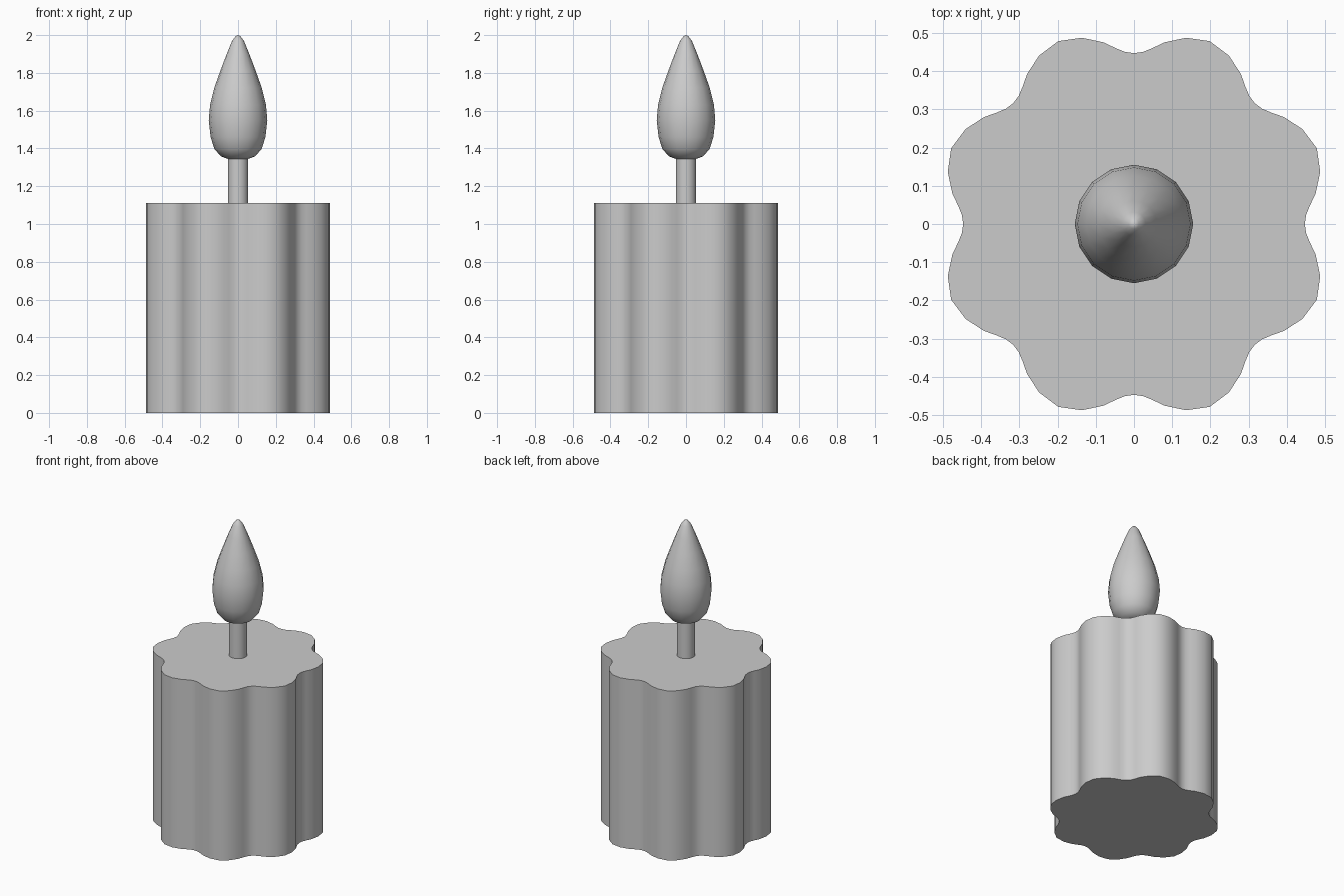
import bpy
import bmesh
from math import sin, cos, pi, radians

cube = bpy.data.objects.get("Cube")
if cube:
    bpy.data.objects.remove(cube)

grey = bpy.data.materials.new("plain grey")
grey.use_nodes = True
colour = (0.6, 0.6, 0.6, 1)
grey.diffuse_color = colour
grey.node_tree.nodes["Principled BSDF"].inputs["Base Color"].default_value = colour


def finish(name, bm, sharp_angle):
    bmesh.ops.recalc_face_normals(bm, faces=bm.faces)
    mesh = bpy.data.meshes.new(name)
    bm.to_mesh(mesh)
    bm.free()
    mesh.materials.append(grey)
    obj = bpy.data.objects.new(name, mesh)
    bpy.context.collection.objects.link(obj)
    bpy.ops.object.select_all(action="DESELECT")
    obj.select_set(True)
    bpy.context.view_layer.objects.active = obj
    bpy.ops.object.shade_smooth_by_angle(angle=radians(sharp_angle))
    return obj


def extrude_outline(name, outline, z0, z1):
    bm = bmesh.new()
    base = bm.faces.new([bm.verts.new((x, y, z0)) for x, y in outline])
    top = bmesh.ops.extrude_face_region(bm, geom=[base], use_keep_orig=True)
    verts = [g for g in top["geom"] if isinstance(g, bmesh.types.BMVert)]
    bmesh.ops.translate(bm, verts=verts, vec=(0, 0, z1 - z0))
    return finish(name, bm, 40)


def lathe(name, profile, sides):
    bm = bmesh.new()
    verts = [bm.verts.new((r, 0, z)) for r, z in profile]
    edges = [bm.edges.new(pair) for pair in zip(verts, verts[1:])]
    bmesh.ops.spin(bm, geom=verts + edges, cent=(0, 0, 0), axis=(0, 0, 1),
                   angle=2 * pi, steps=sides, use_duplicate=False)
    bmesh.ops.remove_doubles(bm, verts=bm.verts, dist=0.0005)
    return finish(name, bm, 60)


# Scalloped wax body: half a lobe (angle, radius), mirrored and repeated
half = [(0, 0.447), (3, 0.451), (6, 0.463), (9.5, 0.482), (15.6, 0.506), (22.5, 0.518)]
lobe = half + [(45 - a, r) for a, r in half[-2:0:-1]]
outline = [(r * cos(radians(a + 45 * k)), r * sin(radians(a + 45 * k)))
           for k in range(8) for a, r in lobe]
extrude_outline("wax_body", outline, 0, 1.112)

# Wick
lathe("wick", [(0, 1.1), (0.054, 1.1), (0.054, 1.36), (0, 1.36)], 16)

# Teardrop flame
lathe("flame", [(0, 1.34), (0.05, 1.343), (0.09, 1.358), (0.125, 1.397), (0.145, 1.46),
                (0.155, 1.55), (0.148, 1.63), (0.126, 1.72), (0.094, 1.81),
                (0.06, 1.9), (0.031, 1.97), (0.013, 1.994), (0, 2)], 16)
